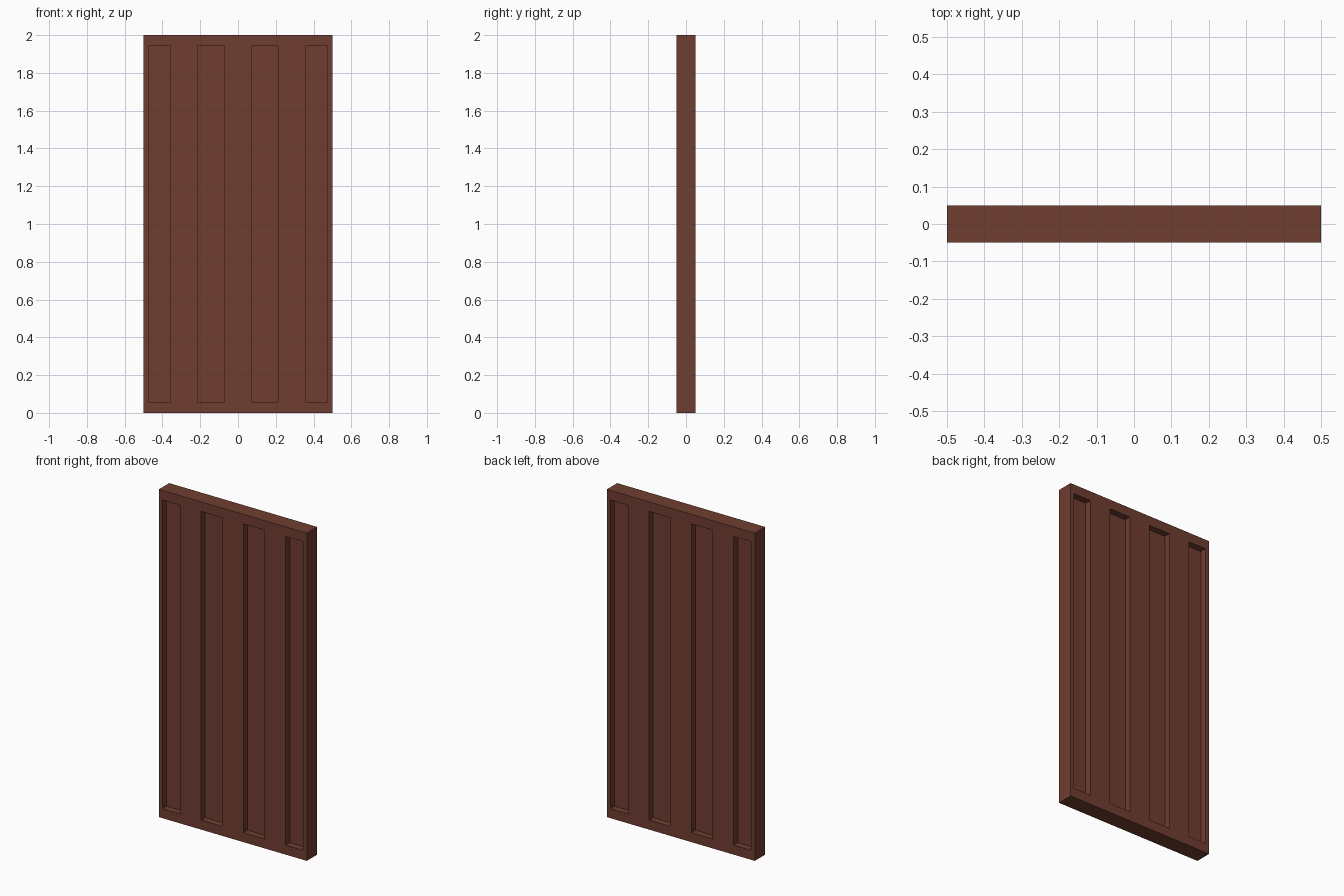
import bpy, bmesh

if "Cube" in bpy.data.objects:
    bpy.data.objects.remove(bpy.data.objects["Cube"])

WIDTH, THICK, HEIGHT = 1.0, 0.10, 2.0
SIDE, RAIL, DEPTH = 0.025, 0.058, 0.04
PITCH = WIDTH / 7

# Groove spans: every other seventh, clipped by the side border
grooves = []
for i in range(0, 7, 2):
    a = -WIDTH / 2 + i * PITCH
    grooves.append((max(a, -WIDTH / 2 + SIDE), min(a + PITCH, WIDTH / 2 - SIDE)))

# Solid slab
bm = bmesh.new()
bmesh.ops.create_cube(bm, size=1)
for v in bm.verts:
    v.co.x *= WIDTH
    v.co.y *= THICK
    v.co.z = (v.co.z + 0.5) * HEIGHT


def slice_at(co, normal):
    geom = bm.verts[:] + bm.edges[:] + bm.faces[:]
    bmesh.ops.bisect_plane(bm, geom=geom, plane_co=co, plane_no=normal)


# Groove outlines
for span in grooves:
    for x in span:
        slice_at((x, 0, 0), (1, 0, 0))
for z in (RAIL, HEIGHT - RAIL):
    slice_at((0, 0, z), (0, 0, 1))
bm.normal_update()


def in_groove(face):
    c = face.calc_center_median()
    return (abs(face.normal.y) > 0.9 and RAIL < c.z < HEIGHT - RAIL
            and any(a < c.x < b for a, b in grooves))


# Sink the grooves on front and back
floors = [f for f in bm.faces if in_groove(f)]
bmesh.ops.inset_individual(bm, faces=floors, thickness=0, depth=-DEPTH)
bmesh.ops.recalc_face_normals(bm, faces=bm.faces[:])

mesh = bpy.data.meshes.new("door_panel")
bm.to_mesh(mesh)
bm.free()
door = bpy.data.objects.new("door_panel", mesh)
bpy.context.collection.objects.link(door)

# Reddish brown finish
mat = bpy.data.materials.new("red_brown")
mat.diffuse_color = (0.16, 0.047, 0.03, 1)
mat.use_nodes = True
mat.node_tree.nodes["Principled BSDF"].inputs["Base Color"].default_value = mat.diffuse_color
mesh.materials.append(mat)
